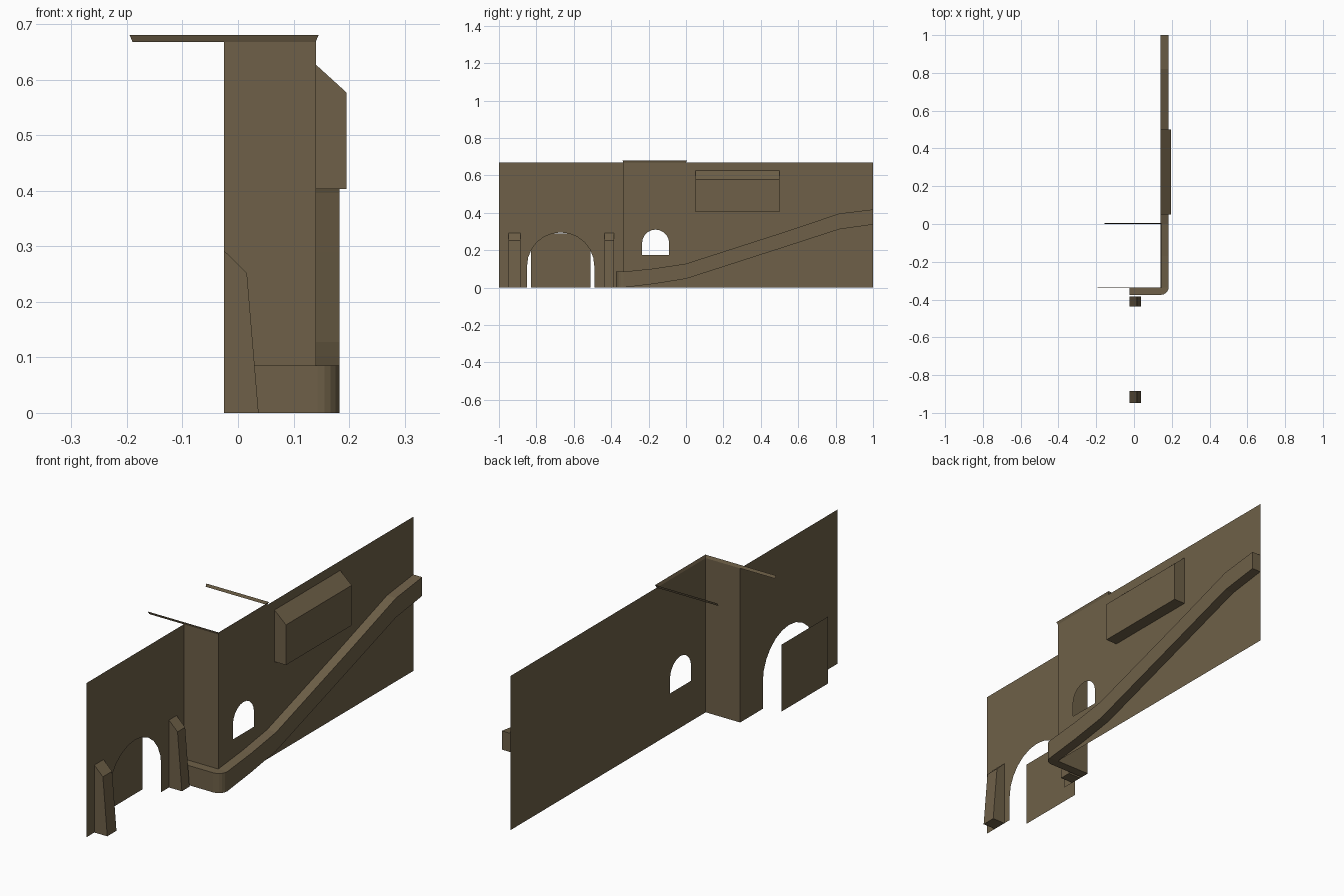
import bpy, bmesh, math
from mathutils import Vector

if "Cube" in bpy.data.objects:
    bpy.data.objects.remove(bpy.data.objects["Cube"])

stone = bpy.data.materials.new("brown stone")
stone.diffuse_color = (0.158, 0.118, 0.065, 1)
stone.use_nodes = True
stone.node_tree.nodes["Principled BSDF"].inputs["Base Color"].default_value = stone.diffuse_color

XO, XI = 0.14, -0.025      # outer and recessed wall planes
YC, TOP = -0.335, 0.668    # tower corner and wall height


def finish(name, bm):
    me = bpy.data.meshes.new(name)
    bm.to_mesh(me)
    bm.free()
    me.materials.append(stone)
    ob = bpy.data.objects.new(name, me)
    bpy.context.collection.objects.link(ob)
    return ob


def sheet(name, x, loops):
    """Flat wall facing +x from (y, z) loops; the inner loops are holes."""
    bm = bmesh.new()
    for loop in loops:
        vs = [bm.verts.new((x, y, z)) for y, z in loop]
        for a, b in zip(vs, vs[1:] + vs[:1]):
            bm.edges.new((a, b))
    bmesh.ops.triangle_fill(bm, edges=bm.edges[:], use_beauty=True, normal=(1, 0, 0))
    for f in bm.faces:
        f.normal_update()
        if f.normal.x < 0:
            f.normal_flip()
    return finish(name, bm)


def quads(name, faces):
    bm = bmesh.new()
    for f in faces:
        bm.faces.new([bm.verts.new(p) for p in f])
    return finish(name, bm)


def prism(name, profile, y0, y1):
    """Closed (x, z) profile extruded along y."""
    bm = bmesh.new()
    f = bm.faces.new([bm.verts.new((x, y0, z)) for x, z in profile])
    r = bmesh.ops.extrude_face_region(bm, geom=[f])
    vs = [g for g in r["geom"] if isinstance(g, bmesh.types.BMVert)]
    bmesh.ops.translate(bm, verts=vs, vec=(0, y1 - y0, 0))
    bmesh.ops.recalc_face_normals(bm, faces=bm.faces)
    return finish(name, bm)


def arch(yc, r, z0, spring, n):
    """Outline of a round-headed opening, from low y to high y."""
    pts = [(yc - r, z0)]
    for i in range(n + 1):
        a = math.pi * (1 - i / n)
        pts.append((yc + r * math.cos(a), spring + r * math.sin(a)))
    return pts + [(yc + r, z0)]


# walls
gate = arch(-0.67, 0.18, 0, 0.115, 12)
sheet("gate_wall", XI, [[(-1, 0)] + gate + [(YC, 0), (YC, TOP), (-1, TOP)]])
window = arch(-0.1625, 0.0725, 0.175, 0.2375, 10)
sheet("long_wall", XO, [[(YC, 0), (1, 0), (1, TOP), (YC, TOP)], window])
quads("corner_wall", [[(XI, YC, 0), (XO, YC, 0), (XO, YC, TOP), (XI, YC, TOP)]])

# panel set back behind the gate
sheet("gate_panel", -0.1, [[(-0.83, 0), (-0.51, 0), (-0.51, 0.29), (-0.83, 0.29)]])

# flared rim strips on top of the tower
f, zt = 0.005, 0.68
quads("tower_rim", [
    [(-0.19, YC, TOP), (XO, YC, TOP), (XO + f, YC - f, zt), (-0.195, YC - f, zt)],
    [(XO, YC, TOP), (XO, 0, TOP), (XO + f, f, zt), (XO + f, YC - f, zt)],
    [(XO, 0, TOP), (-0.155, 0, TOP), (-0.155, f, zt), (XO + f, f, zt)],
])

# sloped buttresses on both sides of the gate
for side, y0, y1 in (("left", -0.948, -0.885), ("right", -0.437, -0.385)):
    prism(side + "_buttress",
          [(XI, 0), (0.037, 0), (0.016, 0.252), (XI, 0.292)], y0, y1)

# projecting bay
prism("bay", [(XO, 0.403), (0.195, 0.403), (0.195, 0.577), (XO, 0.627)], 0.05, 0.5)

# stair parapet: wraps round the corner, then climbs along the long wall
X, Y, R = 0.183, -0.375, 0.04
path = [((XI, Y), (XI, YC), 0, 0.085)]
for i in range(6):
    a = math.radians(-90 + 18 * i)
    path.append(((X - R + R * math.cos(a), Y + R + R * math.sin(a)), (XO, YC), 0, 0.085))
for y, lo, hi in ((-0.17, 0.02, 0.102), (0, 0.047, 0.128), (0.5, 0.208, 0.289),
                  (0.82, 0.312, 0.396), (1, 0.337, 0.418)):
    path.append(((X, y), (XO, y), lo, hi))
bm = bmesh.new()
rings = [[bm.verts.new((*i, lo)), bm.verts.new((*o, lo)),
          bm.verts.new((*o, hi)), bm.verts.new((*i, hi))] for o, i, lo, hi in path]
for a, b in zip(rings, rings[1:]):
    for k in range(3):
        bm.faces.new((a[k], a[k + 1], b[k + 1], b[k]))
bm.faces.new(rings[-1])
bmesh.ops.remove_doubles(bm, verts=bm.verts, dist=1e-5)
bmesh.ops.recalc_face_normals(bm, faces=bm.faces)
finish("stair_parapet", bm)
